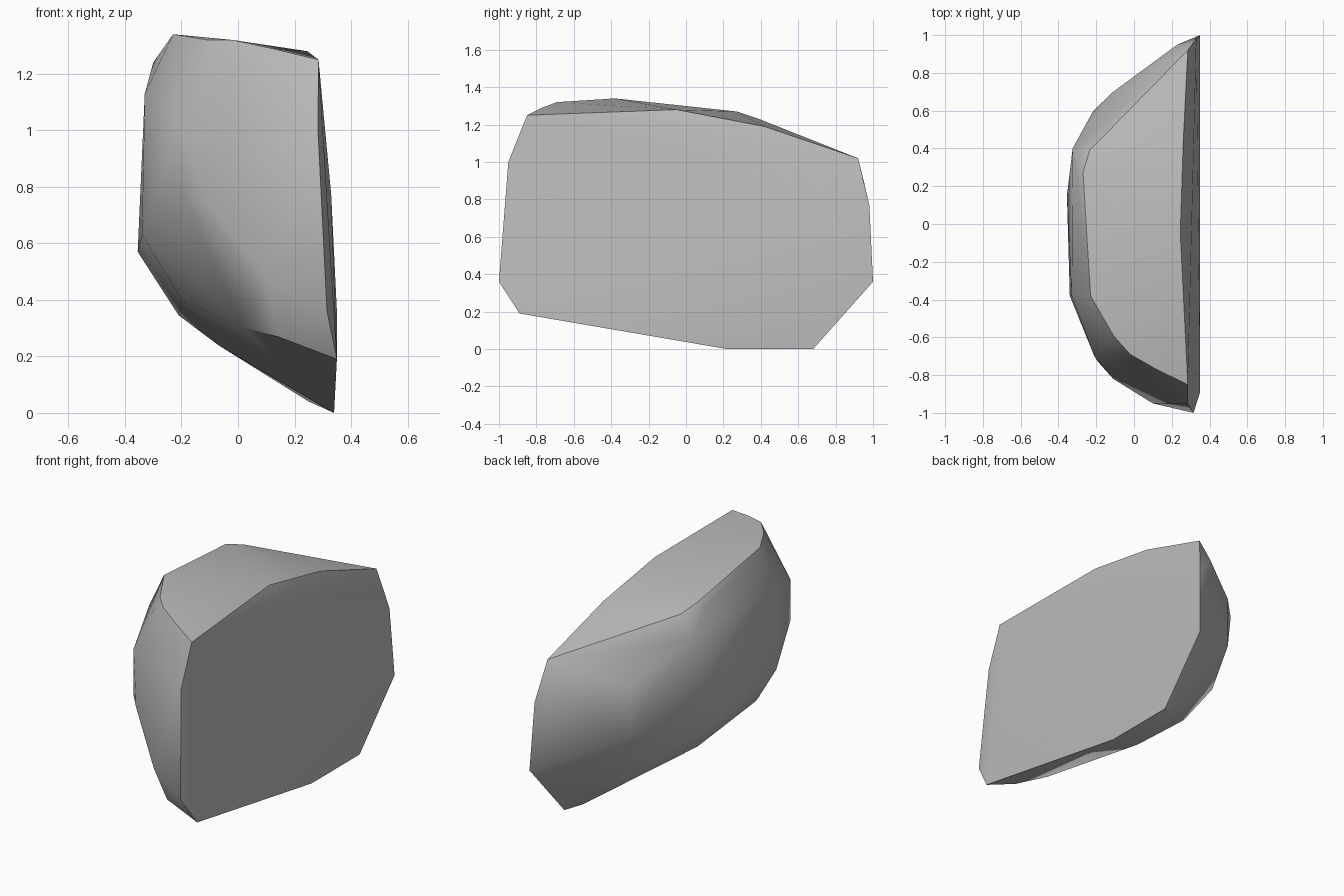
import bpy
import bmesh
import math

default_cube = bpy.data.objects.get("Cube")
if default_cube:
    bpy.data.objects.remove(default_cube, do_unlink=True)


def make_material(name, colour):
    material = bpy.data.materials.new(name)
    material.use_nodes = True
    material.diffuse_color = colour
    shader = material.node_tree.nodes["Principled BSDF"]
    shader.inputs["Base Color"].default_value = colour
    shader.inputs["Roughness"].default_value = 0.8
    return material


def hull_object(name, outlines, material, smooth_angle):
    """Wrap a convex stone surface around a set of ridge outlines."""
    mesh_builder = bmesh.new()
    for outline in outlines:
        for corner in outline:
            mesh_builder.verts.new(corner)
    result = bmesh.ops.convex_hull(mesh_builder, input=mesh_builder.verts[:])
    unused = set(result["geom_interior"]) | set(result["geom_unused"])
    loose = [item for item in unused if isinstance(item, bmesh.types.BMVert)]
    bmesh.ops.delete(mesh_builder, geom=loose, context="VERTS")
    bmesh.ops.recalc_face_normals(mesh_builder, faces=mesh_builder.faces[:])

    mesh = bpy.data.meshes.new(name)
    mesh_builder.to_mesh(mesh)
    mesh_builder.free()
    mesh.materials.append(material)
    stone = bpy.data.objects.new(name, mesh)
    bpy.context.collection.objects.link(stone)

    bpy.ops.object.select_all(action="DESELECT")
    stone.select_set(True)
    bpy.context.view_layer.objects.active = stone
    bpy.ops.object.shade_smooth_by_angle(angle=math.radians(smooth_angle))
    return stone


# Outline of the broad, nearly flat split face
split_face = [
    (.285, -.85, 1.25), (.283, -.95, 1), (.315, -1, .36), (.35, -.89, .19),
    (.34, .22, 0), (.34, .68, 0), (.35, 1, .36), (.33, .98, .77),
    (.285, .92, 1.02), (.26, .42, 1.19), (.245, -.05, 1.28),
]

# Rim of the gently sloping top
top_rim = [
    (.12, -.77, 1.29), (-.02, -.69, 1.32), (-.11, -.59, 1.32),
    (-.23, -.38, 1.34), (-.27, .27, 1.27), (-.3, .24, 1.24),
    (-.235, .39, 1.23),
]

# Ridges on the rounded front, flank and back
front_ridge = [
    (.1, -.95, .475), (-.11, -.82, .74), (-.19, -.73, .755),
    (-.21, -.7, 1.02), (-.33, -.38, 1.13),
]
flank_ridge = [(-.34, -.38, .63), (-.355, .15, .57), (-.325, .4, 1.1)]
back_ridge = [
    (-.215, .6, .84), (-.11, .7, .88), (-.11, .7, .57), (.23, .95, .9),
]

# Slanting underside
underside = [
    (.14, -.88, .27), (.02, -.74, .3), (-.2, -.39, .4), (-.07, -.05, .24),
    (-.21, .19, .345), (-.28, .36, .5), (.25, .63, .04),
]

stone_grey = make_material("stone grey", (.5, .5, .5, 1))
hull_object(
    "boulder",
    [split_face, top_rim, front_ridge, flank_ridge, back_ridge, underside],
    stone_grey,
    40,
)
